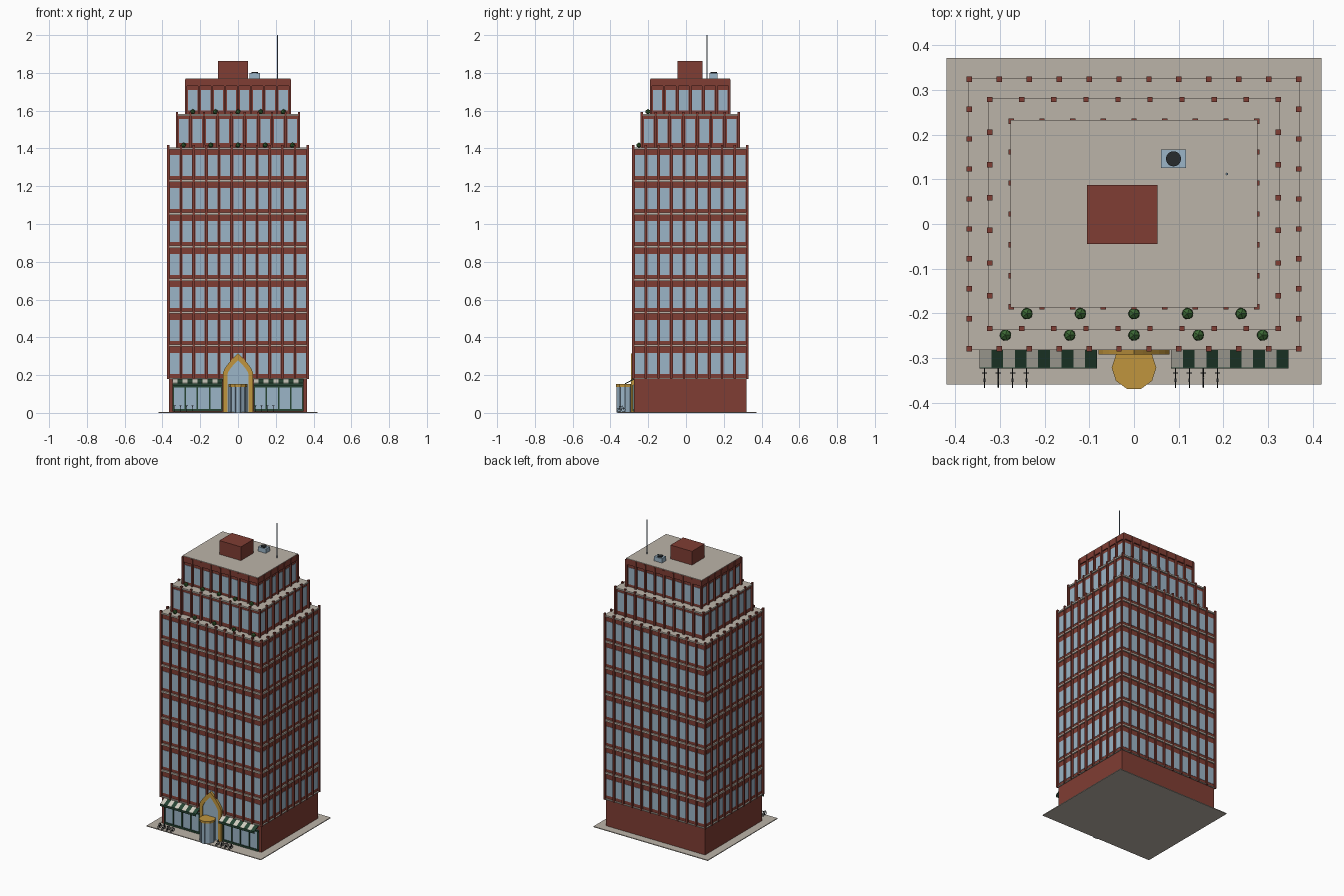
import bpy, bmesh, math
from mathutils import Matrix, Vector

if "Cube" in bpy.data.objects:
    bpy.data.objects.remove(bpy.data.objects["Cube"])


def mat(name, r, g, b):
    m = bpy.data.materials.new(name)
    m.diffuse_color = (r, g, b, 1)
    m.use_nodes = True
    m.node_tree.nodes["Principled BSDF"].inputs["Base Color"].default_value = m.diffuse_color
    return m


BRICK = mat("brick red", 0.215, 0.047, 0.033)
GLASS = mat("window blue", 0.33, 0.46, 0.57)
STONE = mat("pale stone", 0.50, 0.455, 0.395)
GOLD = mat("brass gold", 0.53, 0.30, 0.047)
GREEN = mat("awning green", 0.020, 0.060, 0.034)
CREAM = mat("awning cream", 0.62, 0.60, 0.52)
LEAF = mat("shrub green", 0.045, 0.14, 0.035)
DARK = mat("dark metal", 0.020, 0.024, 0.026)
STEEL = mat("blue steel", 0.16, 0.23, 0.30)


class Part:
    """Collects simple solids into one object."""

    def __init__(self, name, *mats):
        self.name, self.mats, self.bm = name, mats, bmesh.new()

    def box(self, x0, x1, y0, y1, z0, z1):
        m = Matrix.Translation(((x0 + x1) / 2, (y0 + y1) / 2, (z0 + z1) / 2))
        m = m @ Matrix.Diagonal((x1 - x0, y1 - y0, z1 - z0, 1))
        bmesh.ops.create_cube(self.bm, size=1, matrix=m)

    def cyl(self, x, y, z0, z1, r, n, turn=0.0):
        m = Matrix.Translation((x, y, (z0 + z1) / 2)) @ Matrix.Rotation(turn, 4, 'Z')
        bmesh.ops.create_cone(self.bm, cap_ends=True, segments=n, radius1=r,
                              radius2=r, depth=z1 - z0, matrix=m)

    def rod(self, a, b, r):
        a, b = Vector(a), Vector(b)
        m = Matrix.Translation((a + b) / 2) @ (b - a).to_track_quat('Z', 'Y').to_matrix().to_4x4()
        bmesh.ops.create_cone(self.bm, cap_ends=True, segments=5, radius1=r,
                              radius2=r, depth=(b - a).length, matrix=m)

    def prism(self, pts, axis, a, b, index=0):
        """Extrude a 2D outline along x (pts are y,z) or y (pts are x,z)."""
        def put(p, t):
            return self.bm.verts.new((t, *p) if axis == 'x' else (p[0], t, p[1]))
        A, B = [put(p, a) for p in pts], [put(p, b) for p in pts]
        faces = [self.bm.faces.new(A), self.bm.faces.new(B[::-1])]
        for i in range(len(pts)):
            j = (i + 1) % len(pts)
            faces.append(self.bm.faces.new((A[j], A[i], B[i], B[j])))
        for f in faces:
            f.material_index = index

    def done(self):
        bmesh.ops.recalc_face_normals(self.bm, faces=self.bm.faces[:])
        me = bpy.data.meshes.new(self.name)
        self.bm.to_mesh(me)
        self.bm.free()
        for m in self.mats:
            me.materials.append(m)
        ob = bpy.data.objects.new(self.name, me)
        bpy.context.collection.objects.link(ob)
        return ob


CY = 0.0225  # tower centre in y

# Pavement and ground floor
p = Part("pavement", STONE)
p.box(-0.42, 0.42, -0.36, 0.372, 0, 0.005)
p.done()
p = Part("ground_floor", BRICK)
p.box(-0.365, 0.365, CY - 0.298, CY + 0.298, 0.005, 0.18)
p.done()


def tier(name, hx, hy, nx, ny, z0, z1, pier_top, windows, ledges):
    """One setback: body, four sides of piers and panes, stone ledges.
    hx, hy are the pier centre lines; nx, ny the bays per side."""
    body = Part(name + "_walls", BRICK)
    piers = Part(name + "_piers", BRICK)
    panes = Part(name + "_windows", GLASS)
    bands = Part(name + "_ledges", STONE)
    bx, by = hx - 0.006, hy - 0.006
    body.box(-bx, bx, CY - by, CY + by, z0, z1)
    r = 0.006
    for i in range(nx + 1):
        x = -hx + 2 * hx * i / nx
        for s in (-1, 1):
            y = CY + s * hy
            piers.box(x - r, x + r, y - r, y + r, z0, pier_top)
            if i < nx:
                xc = x + hx / nx
                for a, b in windows:
                    panes.box(xc - 0.025, xc + 0.025, y - s * r - 0.002, y - s * r + 0.002, a, b)
    for i in range(ny + 1):
        y = CY - hy + 2 * hy * i / ny
        for s in (-1, 1):
            x = s * hx
            if 0 < i < ny:
                piers.box(x - r, x + r, y - r, y + r, z0, pier_top)
            if i < ny:
                yc = y + hy / ny
                for a, b in windows:
                    panes.box(x - s * r - 0.002, x - s * r + 0.002, yc - 0.025, yc + 0.025, a, b)
    for a, b in ledges:
        bands.box(-hx - 0.003, hx + 0.003, CY - hy - 0.003, CY + hy + 0.003, a, b)
    for part in (body, piers, panes, bands):
        part.done()


# Three stepped tiers
F = 0.1745
floors = [0.18 + F * i for i in range(7)]
tier("main_tower", 0.369, 0.302, 11, 9, 0.18, 1.40, 1.418,
     [(z + 0.027, z + 0.137) for z in floors],
     [(z - 0.004, z + 0.008) for z in floors[1:]] + [(0.18, 0.186), (1.395, 1.405)])
tier("middle_tier", 0.323, 0.2565, 9, 7, 1.40, 1.58, 1.592, [(1.43, 1.555)], [(1.573, 1.583)])
tier("upper_tier", 0.275, 0.208, 8, 6, 1.58, 1.768, 1.764, [(1.60, 1.71)], [])
p = Part("upper_fascia", BRICK)
p.box(-0.277, 0.277, CY - 0.21, CY + 0.21, 1.73, 1.768)
p.done()

# Rooftop
p = Part("roof", STONE)
p.box(-0.277, 0.277, CY - 0.21, CY + 0.21, 1.768, 1.771)
p.done()
p = Part("penthouse", BRICK)
p.box(-0.105, 0.053, -0.045, 0.087, 1.77, 1.862)
p.done()
p = Part("air_unit", GLASS)
p.box(0.06, 0.117, 0.125, 0.167, 1.77, 1.80)
p.done()
p = Part("air_unit_fan", DARK)
p.cyl(0.0885, 0.146, 1.80, 1.806, 0.017, 16)
p.done()
p = Part("antenna", STEEL)
p.cyl(0.208, 0.112, 1.77, 2.0, 0.003, 6)
p.done()

# Terrace shrubs
p = Part("shrubs", LEAF)
for gap, y, z in ((0.144, -0.249, 1.417), (0.12, -0.201, 1.594)):
    for i in range(-2, 3):
        bmesh.ops.create_icosphere(p.bm, subdivisions=1, radius=0.0145,
                                   matrix=Matrix.Translation((i * gap, y, z)))
p.done()

# Shopfronts and striped awnings, one each side of the door
glass = Part("shop_windows", GLASS)
frame = Part("shop_frames", GREEN)
awning = Part("awnings", CREAM, GREEN)
WY = CY - 0.298
for x0 in (-0.346, 0.083):
    x1 = x0 + 0.263
    glass.box(x0, x1, WY - 0.003, WY, 0.02, 0.15)
    for z in (0.008, 0.135):
        frame.box(x0, x1, WY - 0.008, WY, z, z + 0.012)
    for i in range(5):
        x = x0 + 0.004 + i * 0.255 / 4
        frame.box(x - 0.004, x + 0.004, WY - 0.008, WY, 0.008, 0.147)
    w = 0.263 / 10
    for i in range(10):
        awning.prism([(WY, 0.182), (-0.322, 0.157), (-0.322, 0.152), (WY, 0.176)],
                     'x', x0 + i * w, x0 + (i + 1) * w, i % 2)
    awning.prism([(-0.322, 0.156), (-0.324, 0.156), (-0.324, 0.142), (-0.322, 0.142)],
                 'x', x0, x1, 1)
for part in (glass, frame, awning):
    part.done()


# Pointed entrance arch
def arch(half, spring, apex, n=5):
    left = [(-half * (1 - (i / n) ** 1.35), spring + (apex - spring) * i / n) for i in range(n + 1)]
    right = [(-x, z) for x, z in left[-2::-1]]
    return [(-half, 0.005)] + left + right + [(half, 0.005)]


p = Part("entrance_arch", GOLD)
outer, inner = arch(0.079, 0.215, 0.315), arch(0.056, 0.205, 0.28)
for i in range(len(outer) - 1):
    p.prism([outer[i], outer[i + 1], inner[i + 1], inner[i]], 'y', -0.292, -0.272)
p.done()
p = Part("entrance_glass", GLASS)
p.prism(inner, 'y', -0.287, -0.274)
p.done()

# Revolving door drum
TURN, DY = math.pi / 10, -0.322
p = Part("revolving_door", GLASS)
p.cyl(0, DY, 0, 0.14, 0.046, 10, TURN)
p.done()
p = Part("door_mullions", STEEL)
for i in range(10):
    a = math.tau * i / 10 + TURN
    p.cyl(0.046 * math.sin(a), DY + 0.046 * math.cos(a), 0.001, 0.14, 0.003, 4)
p.done()
p = Part("door_canopy", GOLD)
p.cyl(0, DY, 0.138, 0.152, 0.050, 10, TURN)
p.done()

# Parked bicycles
p = Part("bicycles", DARK)
for x in (-0.335, -0.304, -0.272, -0.241, 0.093, 0.124, 0.155, 0.187):
    for y in (-0.332, -0.356):
        ring = [(x, y + 0.010 * math.cos(k * math.tau / 10), 0.016 + 0.010 * math.sin(k * math.tau / 10))
                for k in range(10)]
        for k in range(10):
            p.rod(ring[k - 1], ring[k], 0.0014)
    back, front, crank = (x, -0.356, 0.016), (x, -0.332, 0.016), (x, -0.346, 0.015)
    seat, head = (x, -0.350, 0.034), (x, -0.334, 0.037)
    for a, b in ((back, crank), (crank, seat), (seat, head), (crank, head), (head, front), (back, seat)):
        p.rod(a, b, 0.0013)
    p.rod((x - 0.006, -0.334, 0.038), (x + 0.006, -0.334, 0.038), 0.0013)
    p.box(x - 0.002, x + 0.002, -0.354, -0.346, 0.034, 0.037)
p.done()
